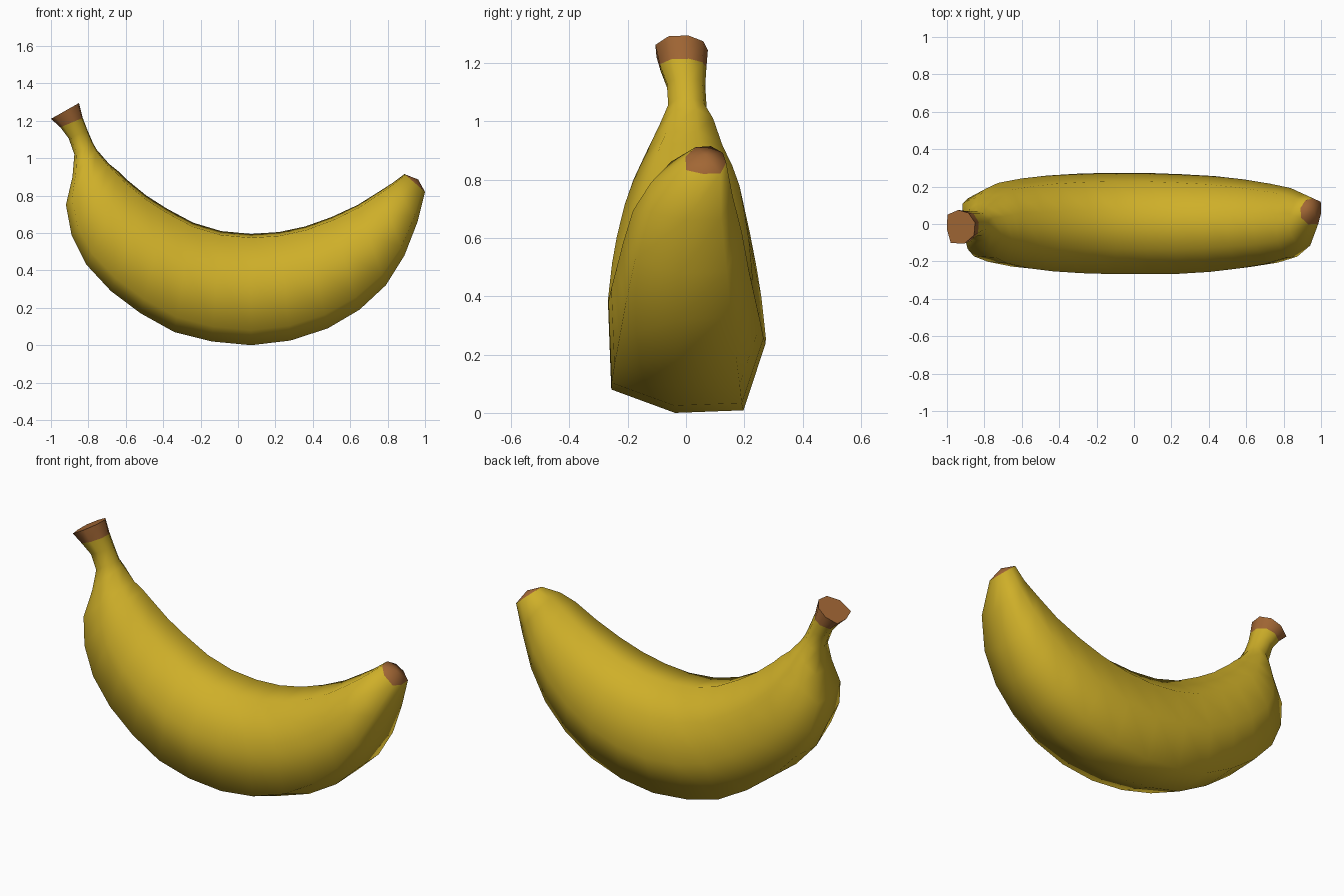
import bpy, bmesh
from mathutils import Vector

if "Cube" in bpy.data.objects:
    bpy.data.objects.remove(bpy.data.objects["Cube"])


def material(name, rgb):
    m = bpy.data.materials.new(name)
    m.diffuse_color = (*rgb, 1)
    m.use_nodes = True
    m.node_tree.nodes["Principled BSDF"].inputs["Base Color"].default_value = m.diffuse_color
    return m


# Irregular eight-sided cross-section: (sideways, outer -1 to inner +1)
SECTION = [(-.96, -.73), (-.15, -1), (.72, -.97), (1, -.2),
           (.83, .52), (.25, 1), (-.5, .93), (-1, .24)]

# Rings from stem to tip: outer x, z, inner x, z, centre y, half width
RINGS = [
    (-1.0, 1.21, -.85, 1.295, -.015, .09),
    (-.95, 1.165, -.83, 1.215, -.01, .08),
    (-.905, 1.105, -.805, 1.15, 0, .066),
    (-.875, 1.02, -.775, 1.08, .005, .066),
    (-.885, .90, -.755, 1.045, .01, .10),
    (-.92, .75, -.69, .97, .005, .145),
    (-.89, .59, -.64, .93, .005, .185),
    (-.81, .43, -.60, .89, .005, .215),
    (-.68, .29, -.49, .80, .003, .24),
    (-.52, .17, -.38, .73, .003, .256),
    (-.34, .07, -.24, .655, .003, .266),
    (-.14, .02, -.09, .61, .003, .271),
    (.07, 0, .07, .595, .003, .27),
    (.28, .025, .22, .605, 0, .266),
    (.48, .09, .36, .635, 0, .256),
    (.65, .19, .50, .685, 0, .238),
    (.79, .32, .64, .75, 0, .215),
    (.89, .48, .76, .825, .005, .187),
    (.96, .66, .83, .87, .02, .14),
    (1.0, .82, .89, .915, .068, .07),
]

# Skin: bridge the rings
bm = bmesh.new()
loops = []
for ox, oz, ix, iz, cy, w in RINGS:
    outer, inner = Vector((ox, 0, oz)), Vector((ix, 0, iz))
    mid, half = (outer + inner) / 2, (inner - outer) / 2
    loops.append([bm.verts.new(mid + half * v + Vector((0, cy + w * u, 0)))
                  for u, v in SECTION])
n = len(SECTION)
for i, (a, b) in enumerate(zip(loops, loops[1:])):
    for k in range(n):
        f = bm.faces.new((a[k], a[(k + 1) % n], b[(k + 1) % n], b[k]))
        f.smooth = True
        f.material_index = 1 if i == 0 else 0

# Cut stem end: flat with a sharp rim
end = bm.faces.new(loops[0])
end.material_index = 1
for e in end.edges:
    e.smooth = False

# Blossom tip: low brown dome
centre = bm.verts.new((.963, .068, .886))
for k in range(n):
    f = bm.faces.new((loops[-1][k], loops[-1][(k + 1) % n], centre))
    f.smooth = True
    f.material_index = 1

bmesh.ops.recalc_face_normals(bm, faces=bm.faces)
mesh = bpy.data.meshes.new("banana")
bm.to_mesh(mesh)
bm.free()
mesh.materials.append(material("yellow skin", (.62, .43, .022)))
mesh.materials.append(material("brown ends", (.36, .135, .035)))
bpy.context.collection.objects.link(bpy.data.objects.new("banana", mesh))
